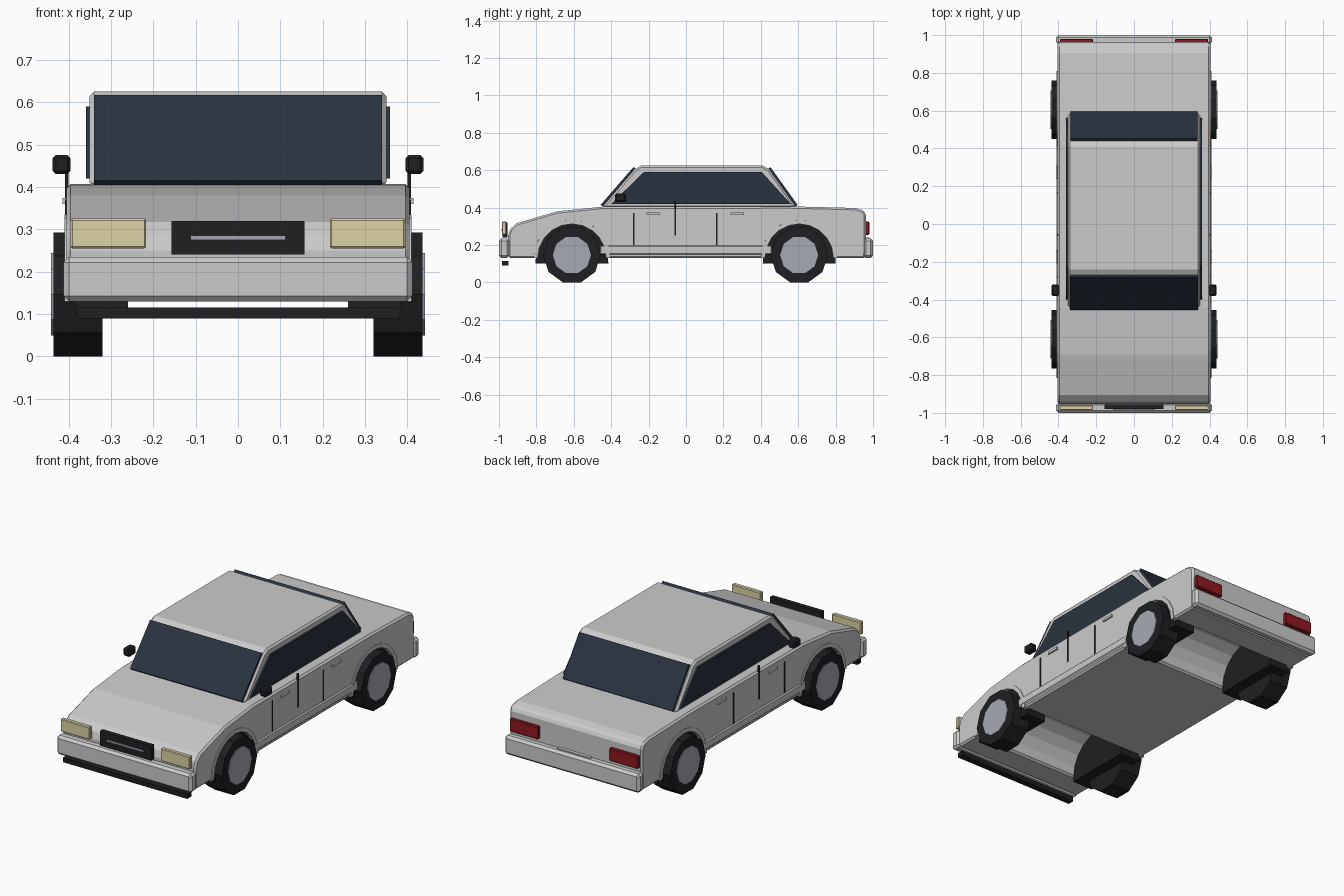
import bpy, bmesh
from math import sin, cos, pi
from mathutils import Vector

if "Cube" in bpy.data.objects:
    bpy.data.objects.remove(bpy.data.objects["Cube"])


def mat(name, rgb):
    m = bpy.data.materials.new(name)
    m.diffuse_color = (*rgb, 1)
    m.use_nodes = True
    m.node_tree.nodes["Principled BSDF"].inputs["Base Color"].default_value = m.diffuse_color
    return m


GLASS = mat("glass", (0.022, 0.033, 0.05))
BLACK = mat("black", (0.013, 0.014, 0.016))
HUB = mat("hub_silver", (0.38, 0.40, 0.46))
CREAM = mat("lamp_cream", (0.72, 0.65, 0.38))
RED = mat("lamp_red", (0.28, 0.01, 0.015))


def finish(name, bm, material=None, bevel=0.0):
    bmesh.ops.recalc_face_normals(bm, faces=bm.faces)
    me = bpy.data.meshes.new(name)
    bm.to_mesh(me)
    bm.free()
    ob = bpy.data.objects.new(name, me)
    bpy.context.collection.objects.link(ob)
    if material:
        me.materials.append(material)
    if bevel:
        b = ob.modifiers.new("bevel", 'BEVEL')
        b.width, b.segments = bevel, 1
        b.limit_method, b.angle_limit = 'ANGLE', 0.8
    return ob


def slab(name, profile, x0, x1, material=None, bevel=0.0):
    """Side profile (y, z) extruded from x0 to x1."""
    bm = bmesh.new()
    face = bm.faces.new([bm.verts.new((x0, y, z)) for y, z in profile])
    new = bmesh.ops.extrude_face_region(bm, geom=[face])["geom"]
    verts = [v for v in new if isinstance(v, bmesh.types.BMVert)]
    bmesh.ops.translate(bm, verts=verts, vec=(x1 - x0, 0, 0))
    return finish(name, bm, material, bevel)


def box(name, x, y, z, material=None, bevel=0.0):
    return slab(name, [(y[0], z[0]), (y[1], z[0]), (y[1], z[1]), (y[0], z[1])],
                x[0], x[1], material, bevel)


def arc(cy, cz, r, n=10):
    """Half circle from front to back over the top."""
    return [(cy - r * cos(pi * i / n), cz + r * sin(pi * i / n)) for i in range(n + 1)]


def pane(name, p, q, half, out):
    """Slanted glass between profile points p and q, raised by out."""
    d = (Vector(q) - Vector(p)).normalized()
    n = Vector((-d.y, d.x)) * out
    a, b = Vector(p), Vector(q)
    return slab(name, [a - n, b - n, b + n, a + n], -half, half, GLASS)


AXLES = {"front": -0.61, "rear": 0.605}

# Lower body with wheel tunnels in its profile
body = [(-0.95, 0.13)] + arc(AXLES["front"], 0.13, 0.195) + arc(AXLES["rear"], 0.13, 0.195)
body += [(0.96, 0.13), (0.963, 0.36), (0.95, 0.385), (0.905, 0.398), (0.55, 0.407),
         (-0.445, 0.405), (-0.69, 0.38), (-0.905, 0.317), (-0.94, 0.285), (-0.952, 0.25)]
slab("body", body, -0.405, 0.405, bevel=0.01)

# Cabin and glass
slab("cabin", [(-0.45, 0.40), (-0.275, 0.605), (-0.24, 0.625),
               (0.41, 0.625), (0.445, 0.605), (0.59, 0.40)], -0.35, 0.35, bevel=0.01)
pane("windshield", (-0.45, 0.41), (-0.275, 0.612), 0.34, 0.008)
pane("rear_window", (0.445, 0.612), (0.59, 0.41), 0.335, 0.008)

# Bumpers, lip, grille, plate
box("front_bumper", (-0.412, 0.412), (-1.0, -0.945), (0.13, 0.235), bevel=0.013)
box("rear_bumper", (-0.412, 0.412), (0.95, 1.0), (0.13, 0.235), bevel=0.013)
box("front_lip", (-0.38, 0.38), (-0.985, -0.95), (0.09, 0.115), BLACK)
box("grille", (-0.157, 0.157), (-0.98, -0.955), (0.24, 0.32), BLACK)
box("grille_bar", (-0.112, 0.112), (-0.986, -0.975), (0.275, 0.285), HUB)
box("rear_plate", (-0.10, 0.10), (0.955, 0.98), (0.17, 0.24))

for s, side in ((-1, "left"), (1, "right")):
    # Side glass, sill and mirror
    slab(f"side_window_{side}", [(-0.40, 0.42), (-0.225, 0.59), (0.405, 0.59), (0.56, 0.42)],
         s * 0.34, s * 0.359, GLASS)
    box(f"sill_{side}", (s * 0.36, s * 0.411), (-0.46, 0.46), (0.15, 0.197), bevel=0.006)
    box(f"mirror_{side}", (s * 0.395, s * 0.438), (-0.38, -0.32), (0.43, 0.475), BLACK, 0.008)
    # Lamps
    box(f"headlight_{side}", (s * 0.217, s * 0.395), (-0.985, -0.96), (0.255, 0.325), CREAM, 0.004)
    box(f"taillight_{side}", (s * 0.217, s * 0.392), (0.955, 0.98), (0.255, 0.325), RED, 0.004)
    # Door gaps and handles
    for i, (y, z0, z1) in enumerate([(-0.28, 0.20, 0.37), (-0.057, 0.25, 0.435), (0.165, 0.20, 0.37)]):
        box(f"door_gap_{side}_{i}", (s * 0.40, s * 0.408), (y - 0.004, y + 0.004), (z0, z1), BLACK)
    for i, y in enumerate((-0.21, 0.237)):
        box(f"door_handle_{side}_{i}", (s * 0.40, s * 0.414), (y, y + 0.072), (0.36, 0.374))

    for end, y in AXLES.items():
        # Wheel arch trim and liner
        slab(f"arch_trim_{end}_{side}", arc(y, 0.13, 0.205) + arc(y, 0.13, 0.183)[::-1],
             s * 0.38, s * 0.409)
        slab(f"arch_liner_{end}_{side}", [(y - 0.195, 0.10)] + arc(y, 0.13, 0.193) + [(y + 0.195, 0.10)],
             s * 0.26, s * 0.385, BLACK)
        # Ten-sided tyre and hub
        for part, r, x0, x1, m in (("tyre", 0.154, 0.32, 0.436, BLACK), ("hub", 0.102, 0.40, 0.441, HUB)):
            ring = [(y + r * cos(pi * i / 5), 0.1465 + r * sin(pi * i / 5)) for i in range(10)]
            slab(f"{part}_{end}_{side}", ring, s * x0, s * x1, m)
